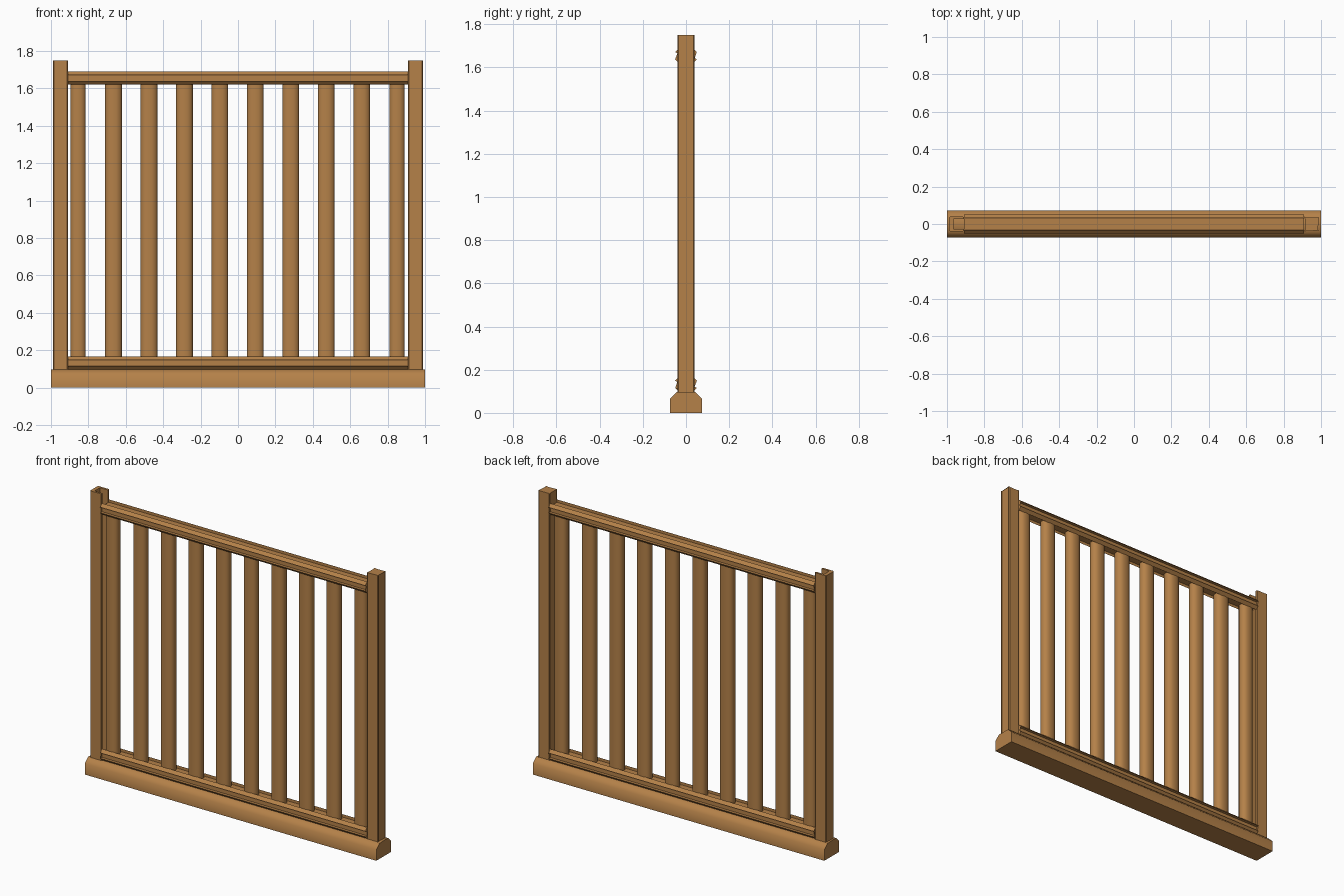
import bpy
import bmesh
import math
from mathutils import Vector

cube = bpy.data.objects.get("Cube")
if cube:
    bpy.data.objects.remove(cube, do_unlink=True)

wood = bpy.data.materials.new("warm_wood")
wood.use_nodes = True
COLOR = (0.46, 0.22, 0.066, 1)
wood.diffuse_color = COLOR
wood.node_tree.nodes["Principled BSDF"].inputs["Base Color"].default_value = COLOR


def extrude(name, outline, place, start, end, angle):
    """Extrude a 2D outline; place(u, v, t) maps it into space."""
    bm = bmesh.new()
    face = bm.faces.new([bm.verts.new(place(u, v, start)) for u, v in outline])
    result = bmesh.ops.extrude_face_region(bm, geom=[face])
    shift = Vector(place(0, 0, end)) - Vector(place(0, 0, start))
    moved = [g for g in result["geom"] if isinstance(g, bmesh.types.BMVert)]
    bmesh.ops.translate(bm, verts=moved, vec=shift)
    bmesh.ops.recalc_face_normals(bm, faces=bm.faces)
    mesh = bpy.data.meshes.new(name)
    bm.to_mesh(mesh)
    bm.free()
    mesh.materials.append(wood)
    obj = bpy.data.objects.new(name, mesh)
    bpy.context.collection.objects.link(obj)
    bpy.ops.object.select_all(action='DESELECT')
    obj.select_set(True)
    bpy.context.view_layer.objects.active = obj
    bpy.ops.object.shade_smooth_by_angle(angle=math.radians(angle))
    return obj


def along_x(u, v, t):
    return (t, u, v)


def upright(u, v, t):
    return (u, v, t)


def mirrored(half):
    """Close a half outline by mirroring it across the first axis."""
    return half + [(-u, v) for u, v in reversed(half)]


def chamfered(cx, cy, w, h, c):
    """Rectangle outline with cut corners."""
    corners = []
    for sx, sy in ((1, 1), (-1, 1), (-1, -1), (1, -1)):
        pair = [(cx + sx * (w - c), cy + sy * h), (cx + sx * w, cy + sy * (h - c))]
        corners += pair if sx * sy > 0 else pair[::-1]
    return corners


# Sill with sloped shoulders
sill = mirrored([(0.073, 0), (0.073, 0.067), (0.042, 0.097)])
extrude("base_sill", sill, along_x, -1, 1, 60)

# Rails
for name, z in (("bottom_rail", 0.132), ("top_rail", 1.655)):
    extrude(name, chamfered(0, z, 0.05, 0.035, 0.018), along_x, -0.91, 0.908, 60)

# Solid post
extrude("left_post", chamfered(0.948, 0, 0.04, 0.039, 0.005), upright, 0.09, 1.75, 30)

# Channelled post, open towards the fence
channel = [(-0.91, 0.036), (-0.914, 0.039), (-0.984, 0.039), (-0.988, 0.034)]
slot = [(-0.965, 0.026), (-0.91, 0.026)]
channel = channel + [(x, -y) for x, y in reversed(channel)] \
    + [(x, -y) for x, y in reversed(slot)] + slot
extrude("right_post", channel, upright, 0.09, 1.75, 30)

# Rounded balusters
for i in range(10):
    x = -0.855 + i * 0.1895
    width = 0.042 if i in (0, 9) else 0.046
    outline = []
    for k in range(12):
        a = math.tau * (k + 0.5) / 12
        c, s = math.cos(a), math.sin(a)
        outline.append((x + width * math.copysign(abs(c) ** 0.8, c),
                        0.034 * math.copysign(abs(s) ** 0.8, s)))
    extrude("baluster_%d" % (i + 1), outline, upright, 0.15, 1.635, 50)
